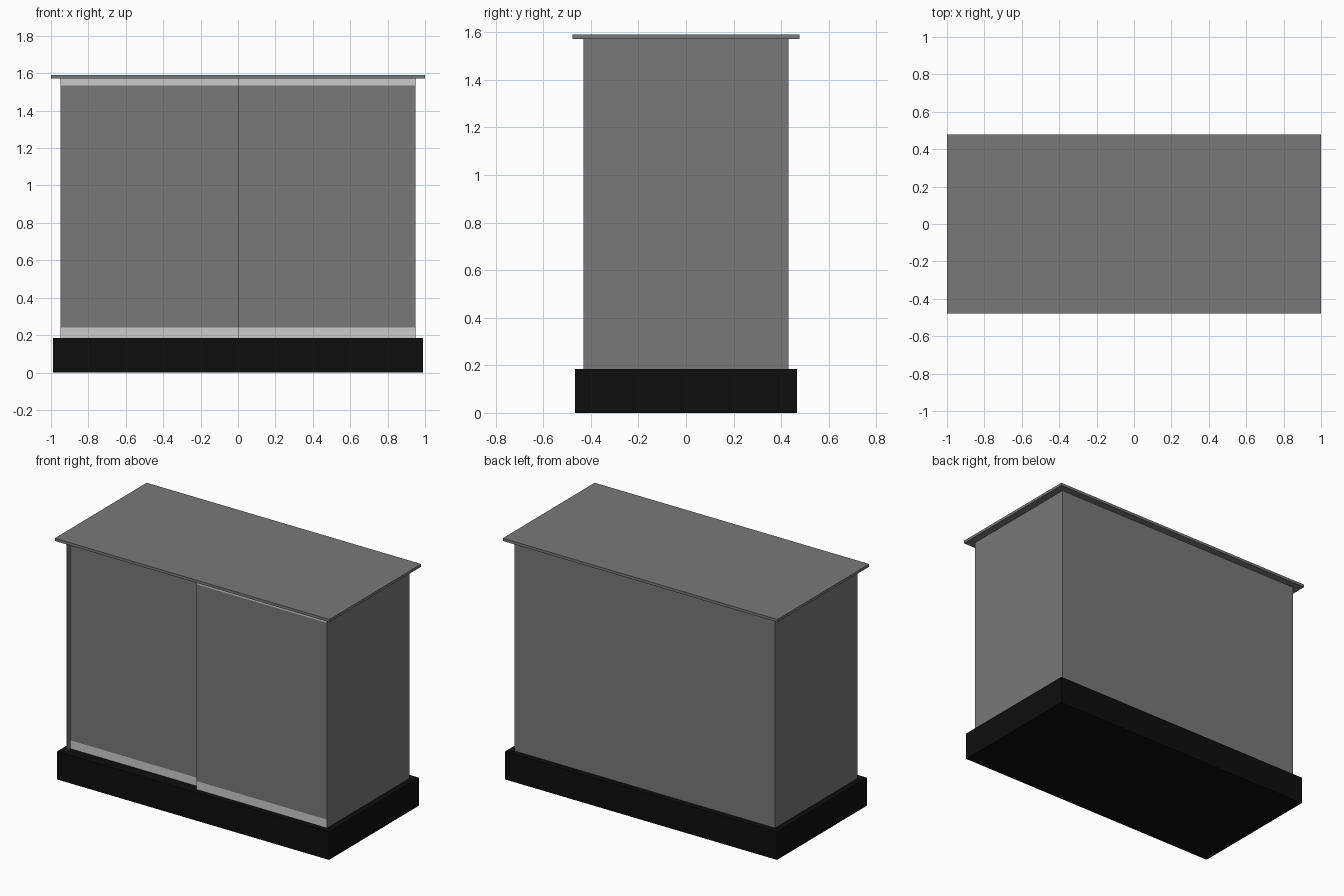
import bpy
import bmesh
from mathutils import Vector

cube = bpy.data.objects.get("Cube")
if cube:
    bpy.data.objects.remove(cube, do_unlink=True)


def make_material(name, value):
    mat = bpy.data.materials.new(name)
    mat.use_nodes = True
    colour = (value, value, value, 1)
    mat.diffuse_color = colour
    mat.node_tree.nodes["Principled BSDF"].inputs["Base Color"].default_value = colour
    return mat


grey = make_material("mid_grey", 0.19)
pale = make_material("pale_grey", 0.6)
black = make_material("black", 0.004)


def box(name, xs, ys, zs, mat):
    """Flat-faced box spanning three (low, high) ranges."""
    low, high = (Vector(p) for p in zip(xs, ys, zs))
    bm = bmesh.new()
    bmesh.ops.create_cube(bm, size=1)
    for v in bm.verts:
        v.co = (low + high) / 2 + v.co * (high - low)
    mesh = bpy.data.meshes.new(name)
    bm.to_mesh(mesh)
    bm.free()
    mesh.materials.append(mat)
    obj = bpy.data.objects.new(name, mesh)
    bpy.context.collection.objects.link(obj)
    return obj


PLINTH_TOP, TOP_UNDER, TOP = 0.185, 1.572, 1.59
W, D = 0.95, 0.43          # half width and half depth of the carcass
WALL = 0.004               # sheet thickness
STEP = 0.04                # setback between the two sliding doors
body_z = (PLINTH_TOP, TOP_UNDER)

# Plinth and overhanging worktop
box("plinth", (-0.99, 0.99), (-0.467, 0.467), (0, PLINTH_TOP), black)
box("worktop", (-1, 1), (-0.478, 0.478), (TOP_UNDER, TOP), grey)

# Carcass walls
box("right_wall", (-W, -W + WALL), (-D, D), body_z, grey)
box("left_wall", (W - WALL, W), (-D, D), body_z, grey)
box("back_wall", (-W + WALL, W - WALL), (D - WALL, D), body_z, grey)


# Sliding doors, each with a pale rail above and below
def sliding_door(name, xs, front):
    ys = (front, front + STEP)
    low, high = 0.24, 1.535
    box(name + "_bottom_rail", xs, ys, (PLINTH_TOP, low), pale)
    box(name + "_panel", xs, ys, (low, high), grey)
    box(name + "_top_rail", xs, ys, (high, TOP_UNDER), pale)


sliding_door("left_door", (0, W - WALL), -D)
sliding_door("right_door", (-W + WALL, 0.03), -D + STEP)
